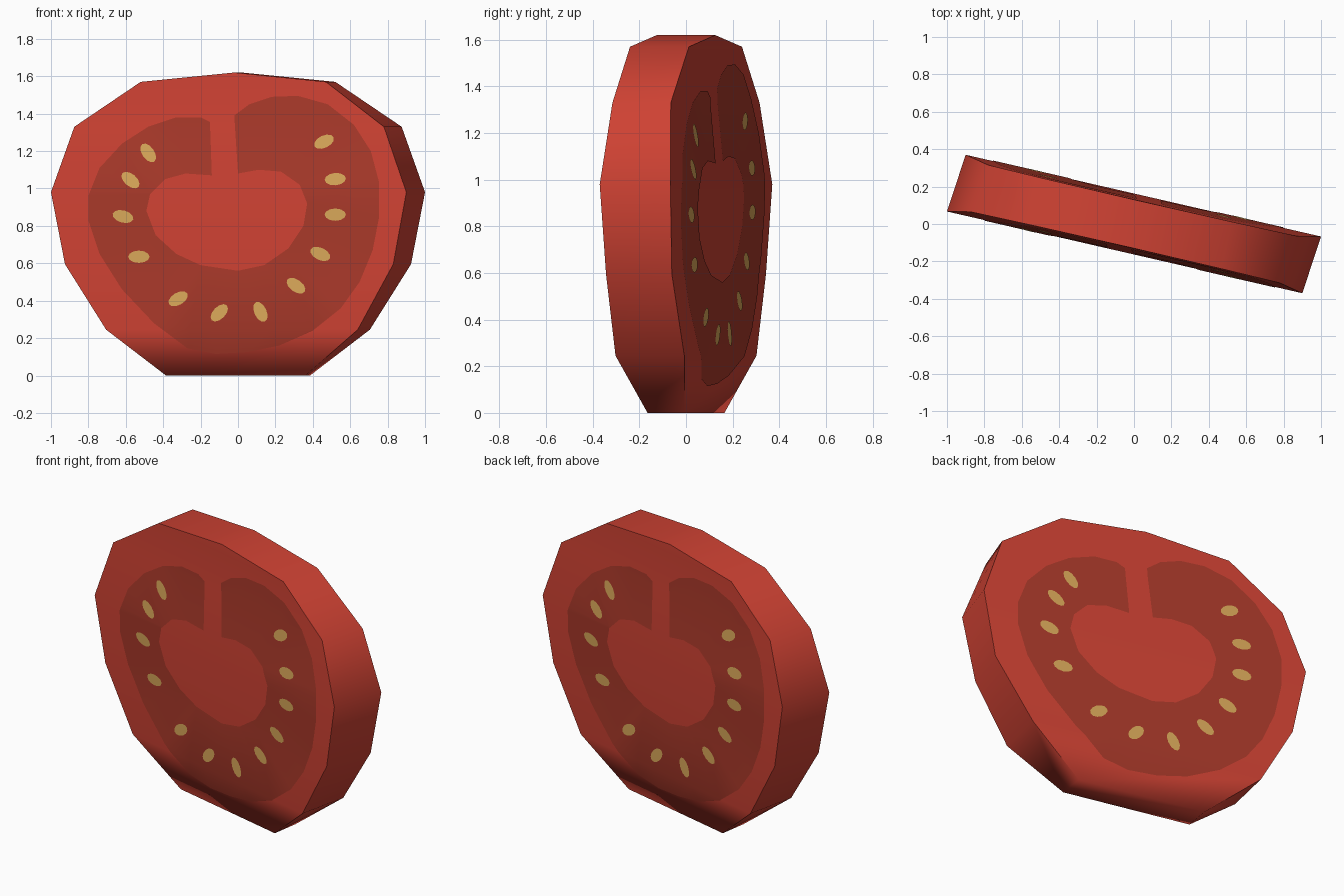
import bpy, bmesh, math

if "Cube" in bpy.data.objects:
    bpy.data.objects.remove(bpy.data.objects["Cube"])

SLOPE = 0.23  # the slice is turned slightly about z

# rows of the front face: z, left x, right x, depth at x = 0
ROWS = [(0, -.385, .36, -.082), (.245, -.705, .64, -.155), (.595, -.925, .83, -.152),
        (.98, -1, .9, -.163), (1.33, -.875, .78, -.136), (1.57, -.52, .47, -.132),
        (1.62, -.02, -.02, -.13)]


def material(name, rgb):
    m = bpy.data.materials.new(name)
    m.diffuse_color = (*rgb, 1)
    m.use_nodes = True
    m.node_tree.nodes["Principled BSDF"].inputs["Base Color"].default_value = m.diffuse_color
    return m


def front_y(x, z):
    """Depth of the front face at (x, z)."""
    for (z0, _, _, f0), (z1, _, _, f1) in zip(ROWS, ROWS[1:]):
        if z <= z1:
            break
    return f0 + (f1 - f0) * (z - z0) / (z1 - z0) - SLOPE * x


def finish(bm, name, mat):
    me = bpy.data.meshes.new(name)
    for f in bm.faces:
        f.smooth = True
    bm.to_mesh(me)
    bm.free()
    me.materials.append(mat)
    ob = bpy.data.objects.new(name, me)
    bpy.context.collection.objects.link(ob)
    return ob


def plates(name, outlines, mat, lift):
    """Thin painted areas that follow the front face, repeated on the back."""
    bm = bmesh.new()
    for pts in outlines:
        f = bm.faces.new([bm.verts.new((x, 0, z)) for x, z in pts])
        f.normal_update()
        if f.normal.y > 0:
            f.normal_flip()
    bmesh.ops.triangulate(bm, faces=bm.faces[:])
    for row in ROWS[1:-1]:
        bmesh.ops.bisect_plane(bm, geom=bm.verts[:] + bm.edges[:] + bm.faces[:],
                               plane_co=(0, 0, row[0]), plane_no=(0, 0, 1))
    for v in bm.verts:
        v.co.y = front_y(v.co.x, v.co.z) - lift
    dup = bmesh.ops.duplicate(bm, geom=bm.verts[:] + bm.edges[:] + bm.faces[:])["geom"]
    for v in dup:
        if isinstance(v, bmesh.types.BMVert):
            v.co.x, v.co.y = -v.co.x, -v.co.y
    return finish(bm, name, mat)


flesh = material("tomato red", (.62, .054, .033))
gel = material("dark gel red", (.40, .041, .023))
seed = material("seed yellow", (.70, .39, .10))

# slice body: two faces (back is the front turned half round) joined by a rim
bm = bmesh.new()


def side(s):
    rows = []
    for z, xl, xr, f in ROWS:
        xs = [xl] if xl == xr else [xl, xr]
        rows.append([bm.verts.new((s * x, s * front_y(x, z), z)) for x in xs])
    for a, b in zip(rows, rows[1:]):
        bm.faces.new(a + b[::-1])
    return rows


front, back = side(1), side(-1)
loop_f = [r[-1] for r in front] + [r[0] for r in front[-2::-1]]
loop_b = [r[0] for r in back] + [r[-1] for r in back[-2::-1]]
n = len(loop_f)
for i in range(n):
    j = (i + 1) % n
    bm.faces.new((loop_f[i], loop_b[i], loop_b[j], loop_f[j]))
bmesh.ops.recalc_face_normals(bm, faces=bm.faces[:])
# crease around both cut faces, left soft along the bottom
for loop in (loop_f, loop_b):
    for i in range(n):
        a, b = loop[i], loop[(i + 1) % n]
        if max(a.co.z, b.co.z) > .01:
            bm.edges.get((a, b)).smooth = False
finish(bm, "tomato_slice", flesh)

# gel ring: outer edge, then back along the heart-shaped core
OUTER = [(-.02, 1.39), (.06, 1.45), (.18, 1.49), (.32, 1.495), (.48, 1.45), (.62, 1.34),
         (.71, 1.2), (.755, 1.03), (.755, .85), (.72, .67), (.65, .5), (.55, .36),
         (.4, .24), (.22, .16), (.05, .125), (-.12, .115), (-.27, .145), (-.45, .28),
         (-.62, .46), (-.74, .65), (-.8, .83), (-.8, .96), (-.74, 1.11), (-.62, 1.24),
         (-.48, 1.33), (-.33, 1.38), (-.2, 1.38), (-.15, 1.355)]
CORE = [(-.14, 1.07), (-.28, 1.08), (-.39, 1.05), (-.47, .97), (-.49, .88), (-.44, .75),
        (-.33, .65), (-.2, .59), (0, .56), (.14, .59), (.27, .68), (.35, .8),
        (.37, .92), (.33, 1.02), (.23, 1.09), (.11, 1.1), (0, 1.08)]
plates("gel", [OUTER + CORE], gel, .003)

# seeds: x, z, tilt in degrees
SEEDS = [(.46, 1.25, 25), (.52, 1.05, 5), (.52, .86, 0), (.44, .65, -25), (.31, .48, -35),
         (.12, .34, -65), (-.1, .335, 45), (-.32, .41, 30), (-.53, .635, 0),
         (-.615, .85, -15), (-.575, 1.045, -40), (-.48, 1.19, -55)]


def oval(x, z, tilt, a=.057, b=.033, k=12):
    c, s = math.cos(math.radians(tilt)), math.sin(math.radians(tilt))
    ring = [(a * math.cos(math.tau * i / k), b * math.sin(math.tau * i / k)) for i in range(k)]
    return [(x + u * c - v * s, z + u * s + v * c) for u, v in ring]


plates("seeds", [oval(*p) for p in SEEDS], seed, .006)
